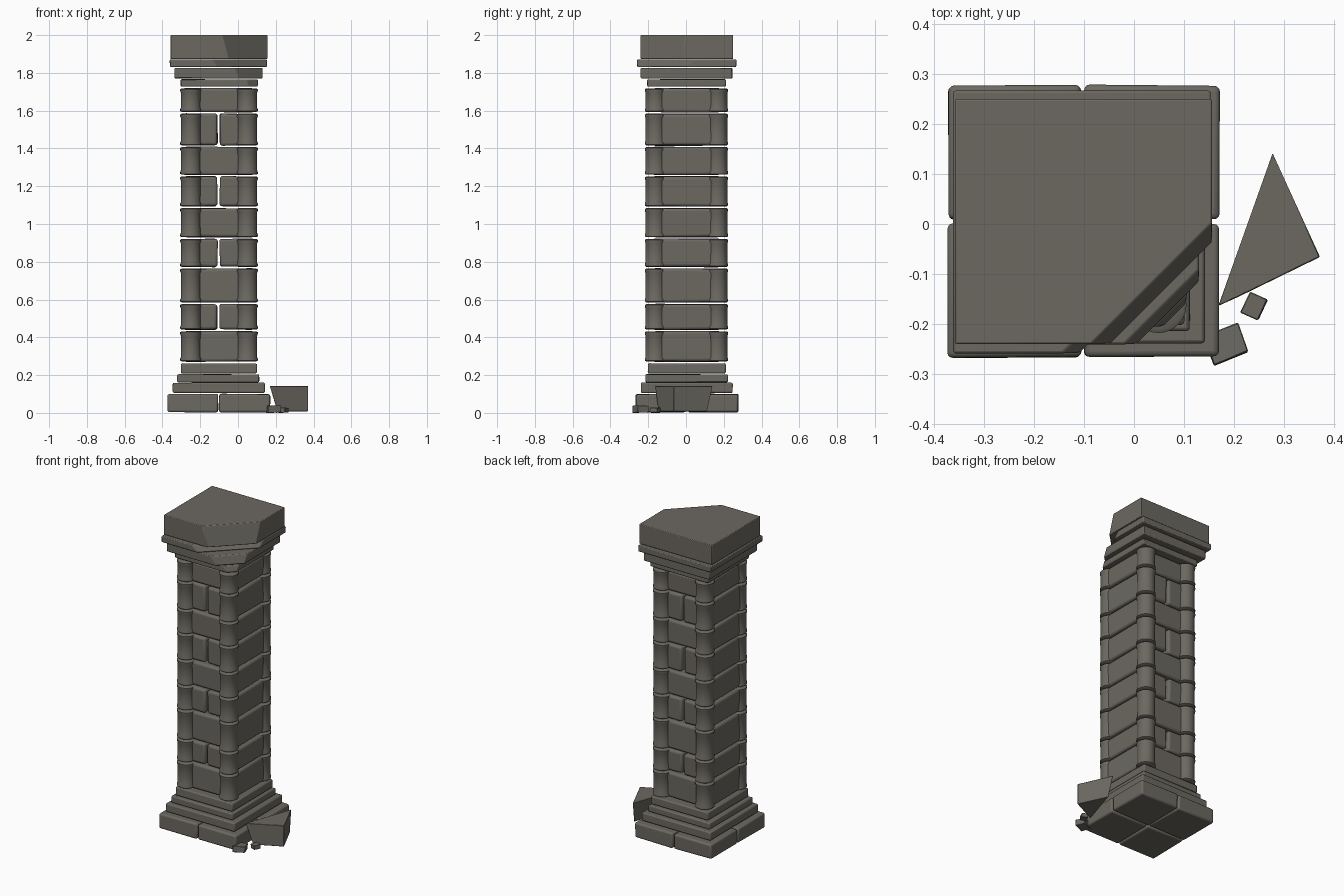
import bpy, bmesh, math, random
from mathutils import Vector, Matrix

if "Cube" in bpy.data.objects:
    bpy.data.objects.remove(bpy.data.objects["Cube"])

random.seed(4)
stone = bpy.data.materials.new("grey brown stone")
stone.diffuse_color = (0.15, 0.14, 0.12, 1)
stone.use_nodes = True
stone.node_tree.nodes["Principled BSDF"].inputs["Base Color"].default_value = stone.diffuse_color


def finish(bm, name, bevel=0.006, segments=2):
    bmesh.ops.recalc_face_normals(bm, faces=bm.faces)
    me = bpy.data.meshes.new(name)
    bm.to_mesh(me)
    bm.free()
    ob = bpy.data.objects.new(name, me)
    bpy.context.collection.objects.link(ob)
    me.materials.append(stone)
    if bevel:
        m = ob.modifiers.new("worn edges", "BEVEL")
        m.width, m.segments, m.limit_method = bevel, segments, "ANGLE"
    bpy.ops.object.select_all(action="DESELECT")
    ob.select_set(True)
    bpy.context.view_layer.objects.active = ob
    bpy.ops.object.shade_smooth_by_angle(angle=math.radians(35))
    return ob


def block(name, x0, x1, y0, y1, z0, z1, bevel=0.006, segments=2, jitter=0.0, chip=None, rot=0):
    """Worn stone block; chip=(offset, slope) breaks off the front right corner."""
    bm = bmesh.new()
    bmesh.ops.create_cube(bm, size=1)
    size = Vector((x1 - x0, y1 - y0, z1 - z0))
    mid = Vector((x0 + x1, y0 + y1, z0 + z1)) / 2
    for v in bm.verts:
        v.co = Vector(a * b for a, b in zip(v.co, size))
        v.co += Vector(random.uniform(-jitter, jitter) for _ in range(3))
    bm.transform(Matrix.Translation(mid) @ Matrix.Rotation(rot, 4, "Z"))
    if chip:
        c, s = chip
        no = Vector((1, -1, s))
        bmesh.ops.bisect_plane(bm, geom=bm.verts[:] + bm.edges[:] + bm.faces[:],
                               plane_co=(c, 0, 2), plane_no=no, clear_outer=True)
        bmesh.ops.holes_fill(bm, edges=[e for e in bm.edges if e.is_boundary])
    return finish(bm, name, bevel, segments)


# base: four plinth slabs
for i, (x0, x1) in enumerate(((-0.372, -0.106), (-0.099, 0.17))):
    for j, (y0, y1) in enumerate(((-0.266, 0.001), (0.010, 0.277))):
        block(f"plinth_slab_{i}{j}", x0, x1, y0, y1, 0.004, 0.10, 0.011, 3, 0.002)

# base: stepped mouldings
for n, (x0, x1, y0, y1, z0, z1) in enumerate((
        (-0.345, 0.142, -0.238, 0.247, 0.106, 0.160),
        (-0.322, 0.112, -0.215, 0.222, 0.162, 0.204),
        (-0.302, 0.100, -0.202, 0.210, 0.209, 0.262))):
    block(f"base_step_{n}", x0, x1, y0, y1, z0, z1, 0.007, 2, 0.001)

# shaft courses: alternating whole and split core stones with round corner drums
courses = ((0.272, 0.432), (0.441, 0.576), (0.585, 0.764), (0.773, 0.921), (0.930, 1.084),
           (1.093, 1.252), (1.261, 1.407), (1.416, 1.584), (1.593, 1.718))
for n, (z0, z1) in enumerate(courses):
    spans = ((-0.288, -0.109), (-0.097, 0.086)) if n % 2 else ((-0.288, 0.086),)
    for k, (x0, x1) in enumerate(spans):
        block(f"core_stone_{n}_{k}", x0, x1, -0.176, 0.182, z0, z1, 0.014, 3, 0.003)
    for c, (cx, cy) in enumerate(((-0.25, -0.162), (0.049, -0.162), (-0.25, 0.167), (0.049, 0.167))):
        # drum profile: rounded collar at both ends
        prof = [(0.048, z0), (0.056, z0 + 0.005), (0.056, z0 + 0.014), (0.052, z0 + 0.024),
                (0.052, z1 - 0.024), (0.056, z1 - 0.014), (0.056, z1 - 0.005), (0.048, z1)]
        bm = bmesh.new()
        rings = [[bm.verts.new((cx + r * math.cos(a * math.tau / 24), cy + r * math.sin(a * math.tau / 24), z))
                  for a in range(24)] for r, z in prof]
        for lo, hi in zip(rings, rings[1:]):
            for a in range(24):
                b = (a + 1) % 24
                bm.faces.new((lo[a], lo[b], hi[b], hi[a]))
        bm.faces.new(rings[0])
        bm.faces.new(rings[-1])
        finish(bm, f"corner_drum_{n}_{c}", 0)

# capital: stepped mouldings and top slab, broken at the front right corner
for n, (x0, x1, y0, y1, z0, z1, chip) in enumerate((
        (-0.303, 0.105, -0.205, 0.211, 1.728, 1.766, (0.15, 0.42)),
        (-0.335, 0.130, -0.240, 0.245, 1.771, 1.826, (0.15, 0.42)),
        (-0.361, 0.153, -0.258, 0.266, 1.831, 1.870, (0.0, 0.9)))):
    block(f"capital_step_{n}", x0, x1, y0, y1, z0, z1, 0.005, 2, 0.001, chip)
block("top_slab", -0.358, 0.156, -0.240, 0.250, 1.874, 2.0, 0.004, 2, 0, (0.155, 0.30))

# fallen corner of the top slab, lying upside down
bm = bmesh.new()
top = [bm.verts.new((x, y, 0.142)) for x, y in ((0.168, -0.164), (0.277, 0.142), (0.372, -0.066))]
low = [bm.verts.new((x, y, 0.008)) for x, y in ((0.208, -0.146), (0.288, 0.112), (0.371, -0.066))]
bm.faces.new(top)
bm.faces.new(low)
for a in range(3):
    b = (a + 1) % 3
    bm.faces.new((top[a], top[b], low[b], low[a]))
finish(bm, "fallen_corner", 0.002, 1)

# small rubble
block("rubble_large", 0.147, 0.221, -0.271, -0.209, 0, 0.040, 0.002, 1, 0.003, rot=math.radians(20))
block("rubble_small", 0.222, 0.260, -0.187, -0.141, 0, 0.028, 0.002, 1, 0.002, rot=math.radians(-25))
